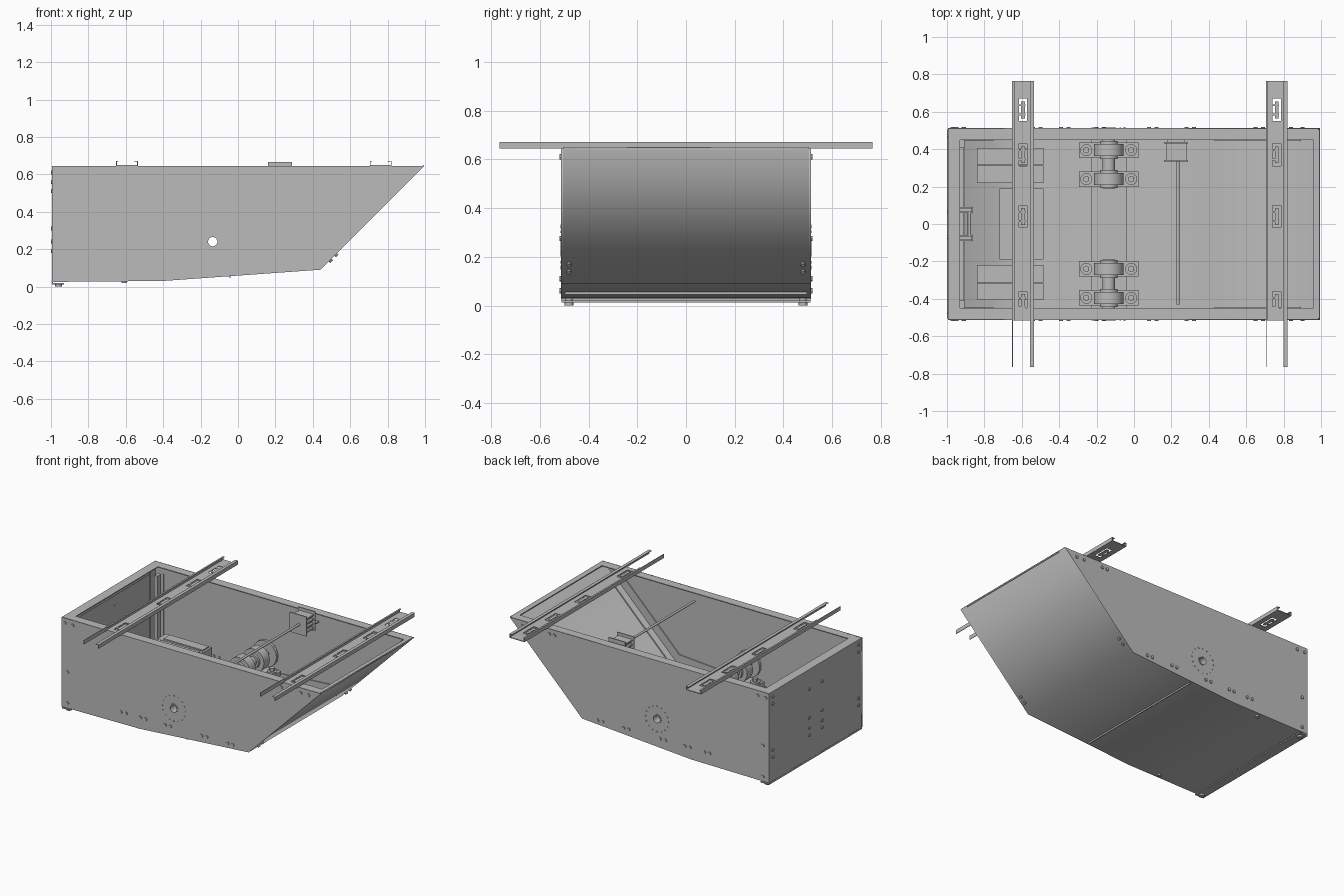
import bpy
from math import pi, cos, sin

cube = bpy.data.objects.get("Cube")
if cube:
    bpy.data.objects.remove(cube, do_unlink=True)

steel = bpy.data.materials.new("steel grey")
steel.use_nodes = True
GREY = (0.5, 0.5, 0.5, 1)
steel.diffuse_color = GREY
steel.node_tree.nodes["Principled BSDF"].inputs["Base Color"].default_value = GREY


def box(name, x, y, z):
    """Box from three (low, high) ranges."""
    bpy.ops.mesh.primitive_cube_add(size=1, location=[(a + b) / 2 for a, b in (x, y, z)])
    ob = bpy.context.object
    ob.scale = [b - a for a, b in (x, y, z)]
    ob.name = name
    ob.data.materials.append(steel)
    return ob


def rod(name, centre, r, length, axis="z", sides=16):
    turn = {"x": (0, pi / 2, 0), "y": (pi / 2, 0, 0), "z": (0, 0, 0)}[axis]
    bpy.ops.mesh.primitive_cylinder_add(vertices=sides, radius=r, depth=length,
                                        location=centre, rotation=turn)
    ob = bpy.context.object
    ob.name = name
    ob.data.materials.append(steel)
    bpy.ops.object.shade_smooth_by_angle()
    return ob


def circle(x, z, r, n=24):
    return [(x + r * cos(2 * pi * i / n), z + r * sin(2 * pi * i / n)) for i in range(n)]


def prism(name, outlines, y):
    """Extrude x-z outlines along y; inner outlines become holes."""
    cu = bpy.data.curves.new(name, "CURVE")
    cu.dimensions = "2D"
    cu.fill_mode = "BOTH"
    cu.extrude = (y[1] - y[0]) / 2
    for pts in outlines:
        sp = cu.splines.new("POLY")
        sp.points.add(len(pts) - 1)
        for p, (px, pz) in zip(sp.points, pts):
            p.co = (px, pz, 0, 1)
        sp.use_cyclic_u = True
    tmp = bpy.data.objects.new(name, cu)
    bpy.context.collection.objects.link(tmp)
    mesh = bpy.data.meshes.new_from_object(tmp.evaluated_get(
        bpy.context.evaluated_depsgraph_get()))
    bpy.data.objects.remove(tmp, do_unlink=True)
    ob = bpy.data.objects.new(name, mesh)
    bpy.context.collection.objects.link(ob)
    ob.rotation_euler.x = pi / 2
    ob.location.y = (y[0] + y[1]) / 2
    mesh.materials.clear()
    mesh.materials.append(steel)
    return ob


def band(name, path, dx, dz, y):
    """Strip between a path and its shifted copy."""
    return prism(name, [path + [(px + dx, pz + dz) for px, pz in reversed(path)]], y)


def span(s, a, b):
    """Range on the side s of the centre plane."""
    return tuple(sorted((s * a, s * b)))


TOP, HUB_X, HUB_Z, T = 0.645, -0.135, 0.24, 0.006
hull = [(-0.995, 0.025), (-0.4, 0.03), (0.44, 0.09), (0.995, TOP)]

# Floor, sloped end and rear wall
band("floor_and_slope", hull, -0.004, T, (-0.505, 0.505))
box("rear_wall", (-0.995, -0.989), (-0.51, 0.51), (0.012, TOP))
box("rear_bottom_lip", (-0.995, -0.93), (-0.51, 0.51), (0.012, 0.02))
box("rear_rim", (-0.995, -0.93), (-0.45, 0.45), (TOP - T, TOP))
box("rear_rim_leg", (-0.989, -0.983), (-0.5, 0.5), (0.58, TOP - T))
box("slope_rim", (0.96, 0.993), (-0.45, 0.45), (TOP - T, TOP))
box("rear_floor_angle", (-0.989, -0.91), (-0.45, 0.45), (0.032, 0.04))

for s in (-1, 1):
    # Side wall, top rim and inner angle strips
    prism("side_wall", [hull + [(-0.995, TOP)], circle(HUB_X, HUB_Z, 0.03)], span(s, 0.504, 0.512))
    box("side_rim", (-0.995, 0.985), span(s, 0.45, 0.51), (TOP - T, TOP))
    box("side_rim_leg", (-0.98, 0.9), span(s, 0.497, 0.504), (0.58, TOP - T))
    seam = [(-0.95, 0.034), (-0.4, 0.037), (0.43, 0.097), (0.89, 0.555)]
    band("seam_angle_wall_leg", seam, -0.03, 0.06, span(s, 0.497, 0.504))
    band("seam_angle_floor_leg", seam, -0.005, T, span(s, 0.445, 0.504))
    box("corner_post_side", (-0.985, -0.92), span(s, 0.497, 0.504), (0.04, 0.63))
    box("corner_post_rear", (-0.988, -0.981), span(s, 0.44, 0.5), (0.04, 0.63))
    box("corner_bracket", (-0.93, -0.905), span(s, 0.41, 0.45), (0.1, 0.6))
    rod("foot", (-0.96, s * 0.48, 0.007), 0.018, 0.014)
    rod("floor_bolt", (-0.61, s * 0.48, 0.024), 0.014, 0.012)

    # Side bolts
    spots = [(-0.95, 0.275), (-0.95, 0.06), (-0.91, 0.61), (-0.97, 0.61),
             (0.65, 0.61), (0.69, 0.61), (0.84, 0.61), (0.9, 0.61)]
    for x in (-0.52, -0.37, -0.18, 0.1, 0.3):
        spots += [(x - 0.02, 0.11), (x + 0.02, 0.11)]
    for x, z in spots:
        rod("side_bolt", (x, s * 0.508, z), 0.011, 0.022, "y", 8)
    for x, z in circle(HUB_X, HUB_Z, 0.088, 16):
        rod("hub_bolt", (x, s * 0.508, z), 0.005, 0.015, "y", 6)
    for x, z in ((0.495, 0.139), (0.525, 0.169)):
        rod("slope_bolt", (x, s * 0.48, z), 0.01, 0.016, "z", 8).rotation_euler.y = pi * 3 / 4

    # Hollow axle with its seal ring and two pillow bearings
    prism("hollow_axle", [circle(HUB_X, HUB_Z, 0.034), circle(HUB_X, HUB_Z, 0.025)],
          span(s, 0.19, 0.515))
    prism("axle_seal", [circle(HUB_X, HUB_Z, 0.09), circle(HUB_X, HUB_Z, 0.034)],
          span(s, 0.485, 0.504))
    for y in (0.24, 0.395):
        box("bearing_foot", (HUB_X - 0.16, HUB_X + 0.16), span(s, y - 0.042, y + 0.042),
            (0.151, 0.18))
        prism("bearing_housing", [circle(HUB_X, HUB_Z, 0.08), circle(HUB_X, HUB_Z, 0.05)],
              span(s, y - 0.032, y + 0.032))
        prism("bearing_race", [circle(HUB_X, HUB_Z, 0.048), circle(HUB_X, HUB_Z, 0.034)],
              span(s, y - 0.048, y + 0.048))
        for dx in (-0.12, 0.12):
            rod("bearing_washer", (HUB_X + dx, s * y, 0.183), 0.032, 0.012)
            rod("bearing_bolt", (HUB_X + dx, s * y, 0.196), 0.018, 0.03, "z", 6)

    # Ballast blocks beside the centre box
    for y in (0.22, 0.315):
        box("ballast_block", (-0.84, -0.485), span(s, y, y + 0.092), (0.035, 0.22))
        box("ballast_cap", (-0.8, -0.5), span(s, y + 0.012, y + 0.08), (0.22, 0.228))

    # Rear handle bracket
    box("handle_bracket", (-0.985, -0.865), span(s, 0.065, 0.085), (0.19, 0.32))
    box("handle_plate", (-0.93, -0.86), span(s, 0.06, 0.09), (0.245, 0.265))

# Bearing bridge, centre box and handle bar
box("bridge_top", (-0.23, -0.04), (-0.497, 0.497), (0.143, 0.151))
for x in (-0.23, -0.046):
    box("bridge_leg", (x, x + T), (-0.497, 0.497), (0.045, 0.145))
box("centre_box", (-0.72, -0.485), (-0.19, 0.19), (0.034, 0.2))
rod("handle_bar", (-0.88, 0, 0.25), 0.009, 0.15, "y")

# Rear wall bolts
for y, heights in ((0.47, (0.61, 0.56, 0.24, 0.19)), (0.07, (0.51, 0.31, 0.24, 0.19))):
    for s in (-1, 1):
        for z in heights[:4]:
            rod("rear_bolt", (-0.994, s * y, z), 0.011, 0.012, "x", 8)

# Level sensor: long rod with its mounting block
rod("sensor_rod", (0.235, -0.045, 0.6), 0.008, 0.77, "y", 12)
box("sensor_front_plate", (0.16, 0.29), (0.335, 0.343), (0.53, 0.665))
box("sensor_top_plate", (0.16, 0.29), (0.43, 0.438), (0.53, 0.665))
box("sensor_core", (0.185, 0.265), (0.343, 0.43), (0.545, 0.64))
for i in range(4):
    z = 0.545 + i * 0.03
    box("sensor_fin", (0.17, 0.28), (0.343, 0.43), (z, z + 0.01))
box("sensor_arm", (0.18, 0.27), (0.438, 0.5), (0.56, 0.568))

# Lipped mounting rails with slotted webs
SLOTS = (-0.42, 0.04, 0.37, 0.61)
for x in (-0.593, 0.763):
    lo, hi, end = x - 0.058, x + 0.058, 0.765
    box("rail_left_flange", (lo, lo + 0.004), (-end, end), (TOP, 0.672))
    box("rail_right_flange", (hi - 0.004, hi), (-end, end), (TOP, 0.672))
    box("rail_right_lip", (hi - 0.022, hi), (-end, end), (0.668, 0.672))
    box("rail_left_lip", (lo, lo + 0.012), (-0.515, end), (0.668, 0.672))
    box("rail_web_left", (lo, x - 0.022), (-0.515, end), (TOP, 0.65))
    box("rail_web_right", (x + 0.022, hi), (-0.515, end), (TOP, 0.65))
    start = -0.515
    for y in SLOTS:
        box("rail_web_middle", (x - 0.022, x + 0.022), (start, y - 0.06), (TOP, 0.65))
        box("rail_slot_tongue", (x - 0.01, x + 0.01), (y - 0.045, y + 0.045), (TOP, 0.65))
        for dy in (-0.025, 0.025):
            box("rail_slot_bar", (x - 0.022, x + 0.012), (y + dy - 0.005, y + dy + 0.005), (TOP, 0.65))
        start = y + 0.06
    box("rail_web_middle", (x - 0.022, x + 0.022), (start, end), (TOP, 0.65))
